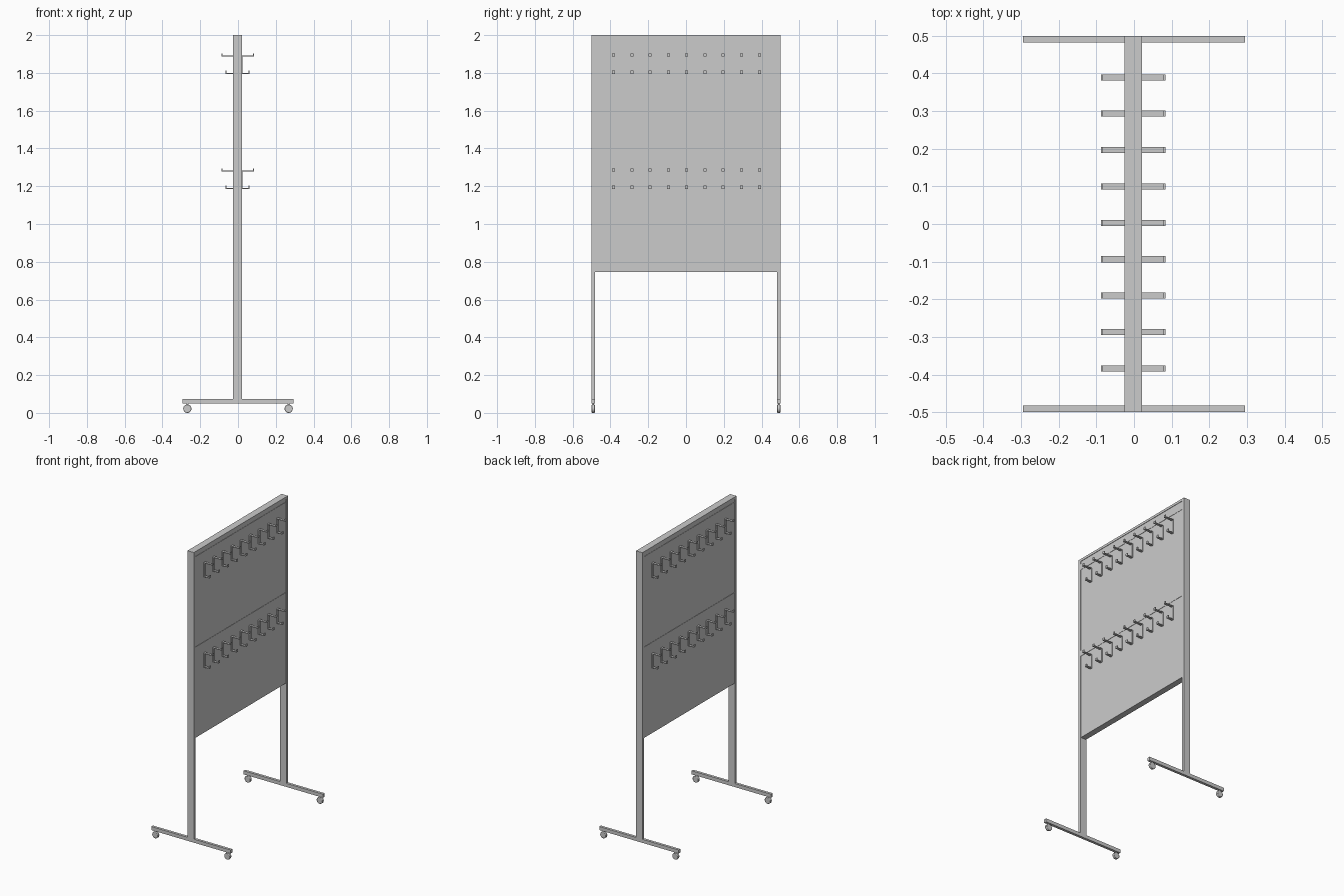
import bpy, bmesh, math

if "Cube" in bpy.data.objects:
    bpy.data.objects.remove(bpy.data.objects["Cube"])

CX = -0.002          # centre of the upright frame in x
HALF_POST = 0.0235   # half depth of frame tubes
HALF_PANEL = 0.0205  # half depth of the board


def finish(name, bm):
    bmesh.ops.recalc_face_normals(bm, faces=bm.faces)
    me = bpy.data.meshes.new(name)
    bm.to_mesh(me)
    bm.free()
    ob = bpy.data.objects.new(name, me)
    bpy.context.collection.objects.link(ob)
    return ob


def box(name, x0, x1, y0, y1, z0, z1):
    bm = bmesh.new()
    bmesh.ops.create_cube(bm, size=1)
    for v in bm.verts:
        v.co = ((x0 + x1) / 2 + v.co.x * (x1 - x0),
                (y0 + y1) / 2 + v.co.y * (y1 - y0),
                (z0 + z1) / 2 + v.co.z * (z1 - z0))
    return finish(name, bm)


# double hook side profile: distance from board, height
HOOK = [(0, 0), (.043, 0), (.043, .017), (.038, .017), (.038, .005),
        (.005, .005), (.005, .092), (.060, .092), (.060, .092),
        (.065, .092), (.065, .108), (.060, .108), (.060, .097), (0, .097)]
HOOK = [p for i, p in enumerate(HOOK) if i == 0 or p != HOOK[i - 1]]
HOOK = [p for p in HOOK if p != (.060, .092)]


def hook(name, side, y, z):
    bm = bmesh.new()
    w = 0.008
    face = bm.faces.new([bm.verts.new((CX + side * (HALF_PANEL + d), y - w, z + h))
                         for d, h in HOOK])
    ext = bmesh.ops.extrude_face_region(bm, geom=[face])
    moved = [g for g in ext["geom"] if isinstance(g, bmesh.types.BMVert)]
    bmesh.ops.translate(bm, verts=moved, vec=(0, 2 * w, 0))
    return finish(name, bm)


def wheel(name, x, y):
    bpy.ops.mesh.primitive_cylinder_add(vertices=24, radius=0.022, depth=0.017,
                                        location=(x, y, 0.022),
                                        rotation=(math.pi / 2, 0, 0))
    ob = bpy.context.object
    ob.name = name
    bev = ob.modifiers.new("rounded_rim", "BEVEL")
    bev.width = 0.003
    bev.segments = 2
    bpy.ops.object.shade_smooth_by_angle()


# posts, feet and casters at each end
for end, s in (("front", -1), ("back", 1)):
    ya, yb = sorted((s * 0.482, s * 0.5))
    box(end + "_post", CX - HALF_POST, CX + HALF_POST, ya, yb, 0.073, 2.0)
    box(end + "_foot", -0.295, 0.295, ya, yb, 0.049, 0.073)
    for side, sx in (("left", -1), ("right", 1)):
        wheel(f"{end}_{side}_wheel", sx * 0.268, s * 0.491)
        box(f"{end}_{side}_wheel_stem", sx * 0.268 - 0.005, sx * 0.268 + 0.005,
            s * 0.491 - 0.005, s * 0.491 + 0.005, 0.035, 0.05)

# top rail and board
box("top_rail", CX - HALF_POST, CX + HALF_POST, -0.482, 0.482, 1.984, 2.0)
box("board", CX - HALF_PANEL, CX + HALF_PANEL, -0.482, 0.482, 0.745, 1.984)

# blank label strips and hooks, two rows on both sides
for row, strip_z, hook_z in (("upper", 1.925, 1.795), ("lower", 1.317, 1.186)):
    for side, s in (("left", -1), ("right", 1)):
        xa, xb = sorted((CX + s * (HALF_PANEL - 0.002), CX + s * (HALF_PANEL + 0.002)))
        box(f"{row}_{side}_label_strip", xa, xb, -0.482, 0.482, strip_z, strip_z + 0.04)
        for i in range(9):
            hook(f"{row}_{side}_hook_{i + 1}", s, 0.003 + (i - 4) * 0.0967, hook_z)
